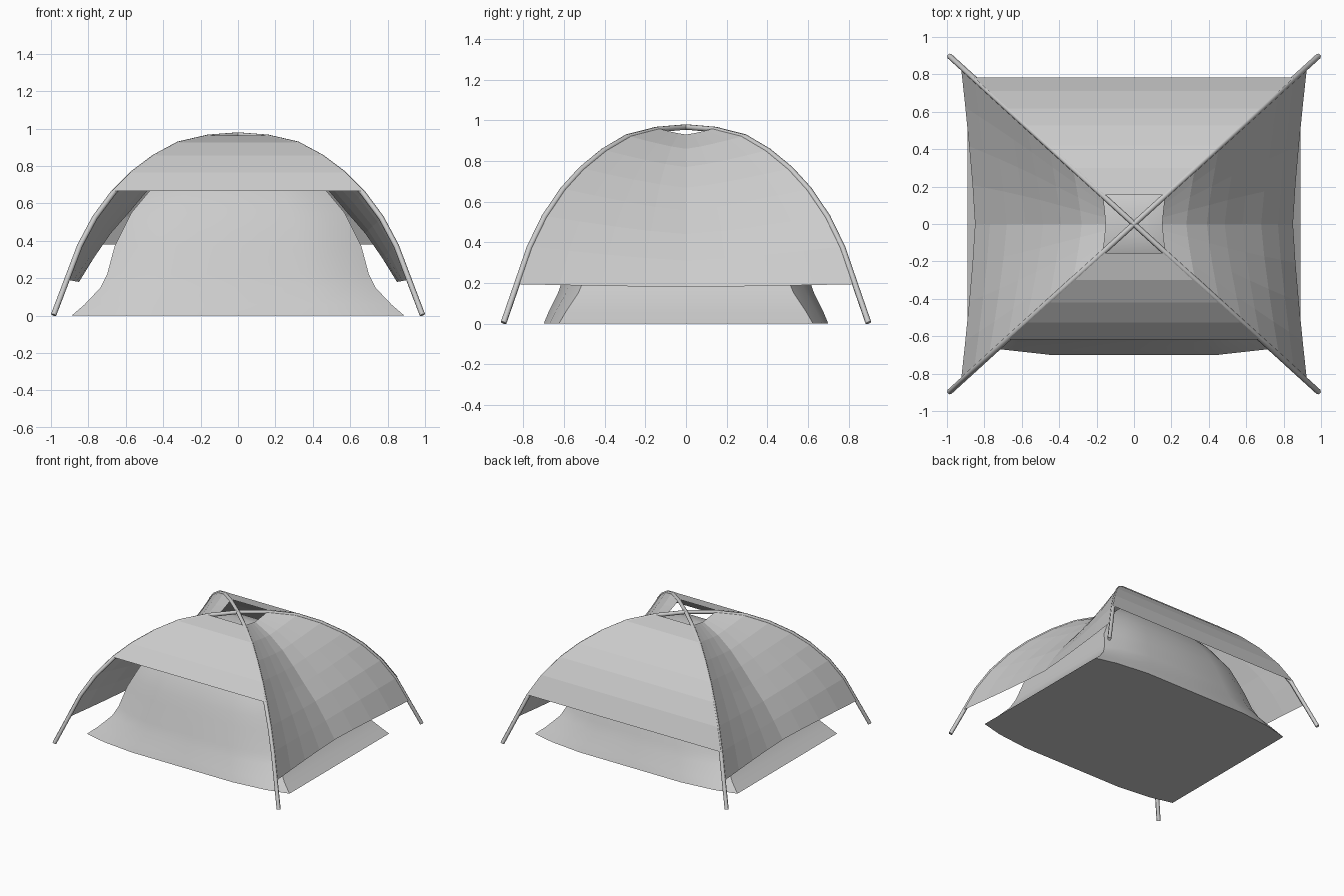
import bpy, bmesh
from mathutils import Vector

if "Cube" in bpy.data.objects:
    bpy.data.objects.remove(bpy.data.objects["Cube"])

YR = 0.91  # depth of the dome relative to its width
# dome profile along a pole (x, z), foot to apex
DOME = [(1, 0), (.93, .2), (.86, .385), (.78, .535), (.68, .67), (.58, .77),
        (.46, .86), (.33, .93), (.17, .967), (0, .98)]
# sagging centre line of the side fly panels (x, z), hem to vent
SAG = [(.85, .18), (.77, .31), (.68, .44), (.58, .555), (.485, .668),
       (.39, .77), (.28, .86), (.15, .93)]


def mesh_object(name, rows, closed=False, smooth=False, cap_bottom=False, cap_top=False):
    """Skin a list of point rows with quads."""
    bm = bmesh.new()
    grid = [[bm.verts.new(p) for p in row] for row in rows]
    n = len(rows[0])
    for a, b in zip(grid, grid[1:]):
        for i in range(n if closed else n - 1):
            j = (i + 1) % n
            bm.faces.new((a[i], a[j], b[j], b[i]))
    if cap_bottom:
        bm.faces.new(grid[0][::-1])
    if cap_top:
        bm.faces.new(grid[-1])
    bmesh.ops.recalc_face_normals(bm, faces=bm.faces)
    # open fly panels must face upwards
    if not closed and sum(f.normal.z for f in bm.faces) < 0:
        bmesh.ops.reverse_faces(bm, faces=bm.faces)
    me = bpy.data.meshes.new(name)
    bm.to_mesh(me)
    bm.free()
    ob = bpy.data.objects.new(name, me)
    bpy.context.collection.objects.link(ob)
    if smooth:
        bpy.ops.object.select_all(action='DESELECT')
        ob.select_set(True)
        bpy.context.view_layer.objects.active = ob
        bpy.ops.object.shade_smooth_by_angle(angle=0.6)
    return ob


def pole(name, side):
    """Bent pole from one ground corner to the opposite one."""
    half = [(x - .014, max(z - .012, .004)) for x, z in DOME[:-1]]
    path = half + [(0, .967)] + [(-x, z) for x, z in reversed(half)]
    cu = bpy.data.curves.new(name, 'CURVE')
    cu.dimensions = '3D'
    cu.bevel_depth = .015
    cu.bevel_resolution = 1
    cu.use_fill_caps = True
    sp = cu.splines.new('POLY')
    sp.points.add(len(path) - 1)
    for p, (x, z) in zip(sp.points, path):
        p.co = (x, side * x * YR, z, 1)
    ob = bpy.data.objects.new(name, cu)
    bpy.context.collection.objects.link(ob)
    bpy.ops.object.select_all(action='DESELECT')
    ob.select_set(True)
    bpy.context.view_layer.objects.active = ob
    bpy.ops.object.convert(target='MESH')


# crossing poles
pole("pole_a", 1)
pole("pole_b", -1)

# front and back fly panels, straight across between the poles
front = [[(s * (x - .005), -x * YR, z - .004) for s in (-1, 1)] for x, z in DOME[4:9]]
mesh_object("front_fly", front)
back = [[(s * (x - .005), x * YR, z - .004) for s in (-1, 1)] for x, z in DOME[2:9]]
mesh_object("back_fly", back)

# side fly panels, sagging towards the middle
for name, s in (("left_fly", -1), ("right_fly", 1)):
    rows = []
    for (x, z), (mx, mz) in zip(DOME[1:9], SAG):
        row = []
        for i in range(-4, 5):
            t = i / 4
            k = abs(t) ** 1.25
            row.append((s * (mx + (x - .006 - mx) * k), t * (x * YR - .015),
                        mz + (z - .006 - mz) * k))
        rows.append(row)
    mesh_object(name, rows)

# inner tent: rings of (z, corner x, corner y, bulged mid y)
RINGS = [(0, .89, .625, .70), (.06, .82, .59, .675), (.15, .735, .53, .63),
         (.22, .70, .50, .605), (.37, .66, .45, .55), (.45, .62, .43, .52),
         (.55, .57, .40, .475), (.67, .47, .34, .40), (.78, .35, .25, .30),
         (.86, .20, .15, .17), (.885, .08, .06, .065)]
rings = []
for z, x, y, m in RINGS:
    edge = [(x, y), (x * .8, y + (m - y) * .6), (x * .5, m), (0, m),
            (-x * .5, m), (-x * .8, y + (m - y) * .6), (-x, y)]
    rings.append([Vector((a, b, z)) for a, b in edge] +
                 [Vector((-a, -b, z)) for a, b in edge])
mesh_object("inner_tent", rings, closed=True, smooth=True, cap_bottom=True, cap_top=True)
